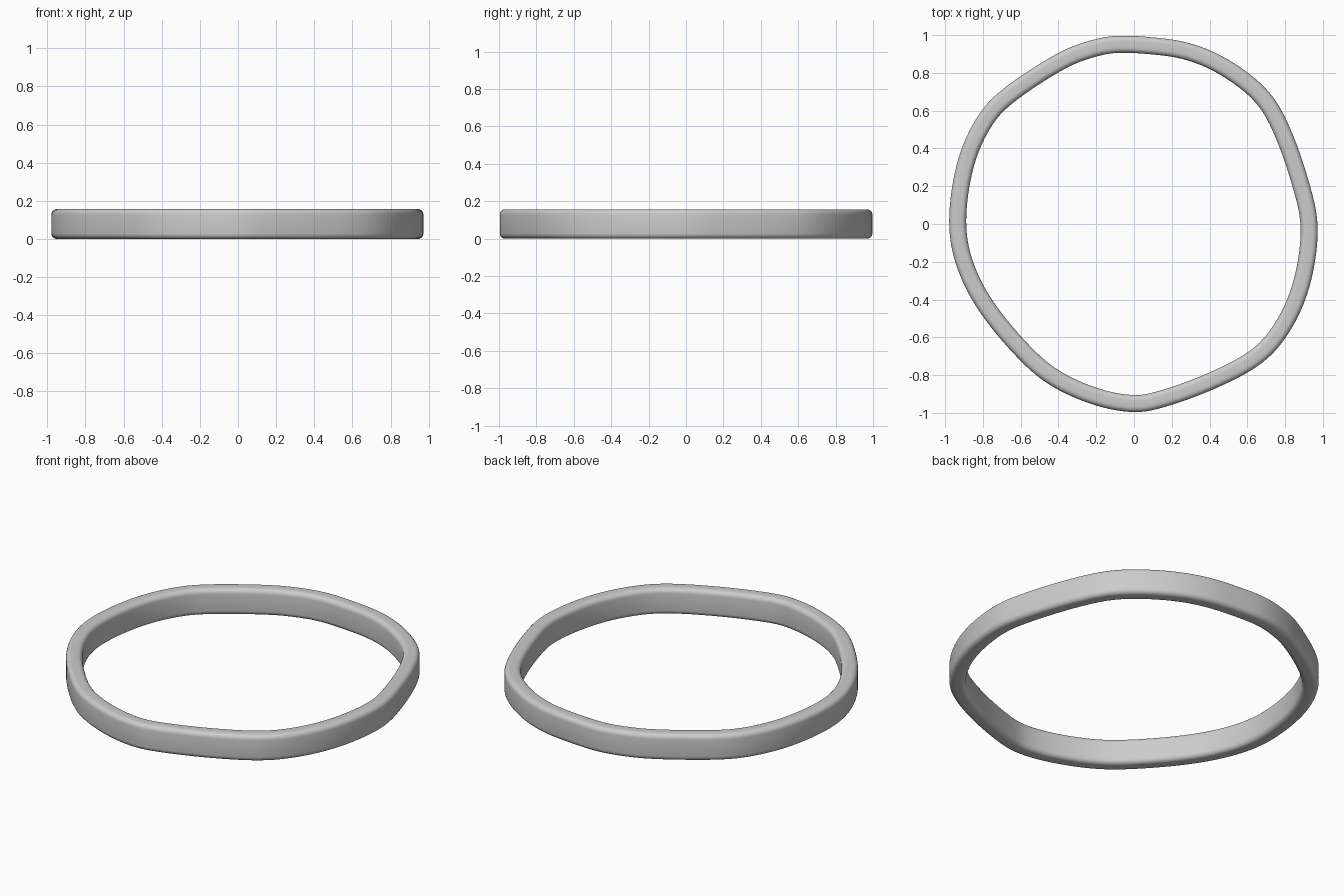
import bpy, bmesh
from mathutils import Vector

HEIGHT, THICK, ROUND = 0.157, 0.09, 0.028
STEPS = 8

cube = bpy.data.objects.get("Cube")
if cube:
    bpy.data.objects.remove(cube, do_unlink=True)

# Outer outline of the wavy band, clockwise from the back
OUTLINE = [Vector(p) for p in (
    (-.1, .997), (.09, .989), (.29, .96), (.5, .872), (.72, .7), (.84, .477),
    (.93, .21), (.977, -.03), (.93, -.34), (.82, -.58), (.665, -.75),
    (.4, -.885), (.16, -.97), (0, -.998), (-.21, -.96), (-.45, -.853),
    (-.63, -.695), (-.82, -.465), (-.94, -.23), (-.982, .015), (-.94, .32),
    (-.845, .545), (-.71, .705), (-.42, .897), (-.25, .966))]


def smooth_loop(pts):
    """Closed Catmull-Rom curve through the points, lightly relaxed."""
    loop = []
    n = len(pts)
    for i in range(n):
        a, b, c, d = (pts[(i + k) % n] for k in (-1, 0, 1, 2))
        for s in range(STEPS):
            t = s / STEPS
            loop.append(b + (c - a) * t / 2
                        + (a - b * 2.5 + c * 2 - d / 2) * t ** 2
                        + (b * 3 - a - c * 3 + d) * t ** 3 / 2)
    for _ in range(10):
        loop = [(loop[i - 1] + p * 2 + loop[(i + 1) % len(loop)]) / 4
                for i, p in enumerate(loop)]
    return loop


# Sweep a rectangular section around the outline
outer = smooth_loop(OUTLINE)
bm = bmesh.new()
rings = []
for i, p in enumerate(outer):
    tangent = (outer[(i + 1) % len(outer)] - outer[i - 1]).normalized()
    q = p + Vector((tangent.y, -tangent.x)) * THICK
    rings.append([bm.verts.new((v.x, v.y, z)) for v, z in
                  ((p, 0), (p, HEIGHT), (q, HEIGHT), (q, 0))])
for i, ring in enumerate(rings):
    prev = rings[i - 1]
    for k in range(4):
        bm.faces.new((prev[k - 1], prev[k], ring[k], ring[k - 1]))
bmesh.ops.recalc_face_normals(bm, faces=bm.faces)

mesh = bpy.data.meshes.new("wavy_band")
bm.to_mesh(mesh)
bm.free()
band = bpy.data.objects.new("wavy_band", mesh)
bpy.context.collection.objects.link(band)

# Soft rounded edges
bevel = band.modifiers.new("rounded_edges", "BEVEL")
bevel.width = ROUND
bevel.segments = 5
bevel.limit_method = "ANGLE"
bevel.angle_limit = 1.0
mesh.shade_smooth()
